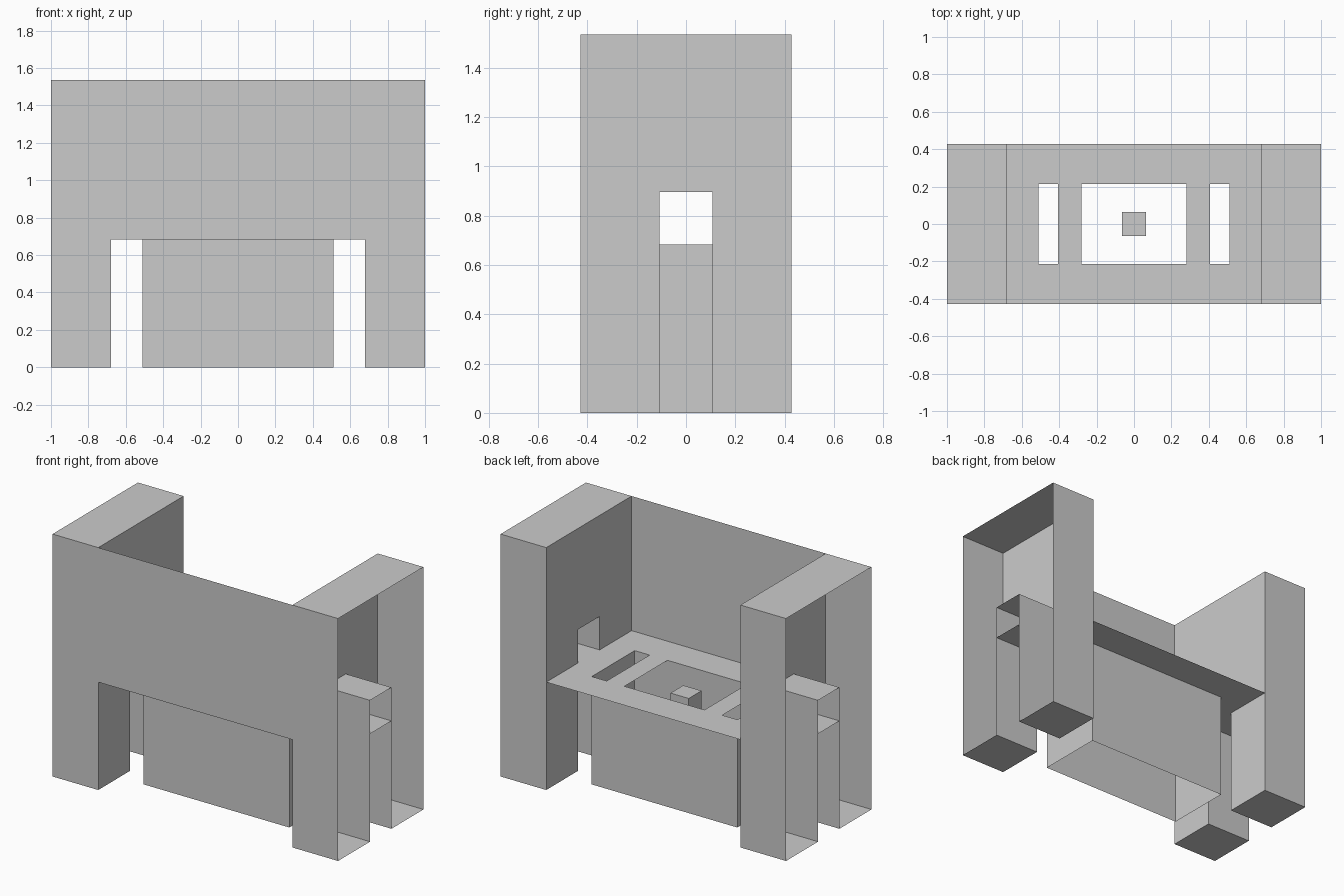
import bpy
import bmesh

cube = bpy.data.objects.get("Cube")
if cube:
    bpy.data.objects.remove(cube, do_unlink=True)

grey = bpy.data.materials.new("plain_grey")
grey.use_nodes = True
GREY = (0.6, 0.6, 0.6, 1)
grey.diffuse_color = GREY
grey.node_tree.nodes["Principled BSDF"].inputs["Base Color"].default_value = GREY

# Shared dimensions
END, INNER, DEPTH = 1.0, 0.68, 0.427
TOP, DECK = 1.535, 0.683
PASS_Y, PASS_Z = 0.107, 0.895
BOX_X, BOX_Y = 0.51, 0.215


def sheet(bm, axis, at, us, vs, keep=lambda u, v: True):
    """Flat panel across one axis, cut at us and vs; keep() drops cells."""
    def point(u, v):
        co = [u, v]
        co.insert(axis, at)
        return bm.verts.new(co)
    for u0, u1 in zip(us, us[1:]):
        for v0, v1 in zip(vs, vs[1:]):
            if keep((u0 + u1) / 2, (v0 + v1) / 2):
                bm.faces.new([point(u0, v0), point(u1, v0),
                              point(u1, v1), point(u0, v1)])


def finish(name, bm, mirror=False):
    bmesh.ops.remove_doubles(bm, verts=bm.verts, dist=0.0005)
    bmesh.ops.recalc_face_normals(bm, faces=bm.faces)
    mesh = bpy.data.meshes.new(name)
    bm.to_mesh(mesh)
    bm.free()
    mesh.materials.append(grey)
    obj = bpy.data.objects.new(name, mesh)
    bpy.context.collection.objects.link(obj)
    if mirror:
        obj.modifiers.new("mirror", "MIRROR")
    return obj


# End towers: open on the outer side, standing on two hollow legs
bm = bmesh.new()
span = [INNER, END]
ys = [-DEPTH, -PASS_Y, PASS_Y, DEPTH]
for side in (-1, 1):
    sheet(bm, 1, side * DEPTH, span, [0, DECK, PASS_Z, TOP])
    sheet(bm, 1, side * PASS_Y, span, [0, DECK, PASS_Z])
sheet(bm, 0, INNER, ys, [0, DECK, PASS_Z, TOP],
      lambda y, z: abs(y) > PASS_Y or z > PASS_Z)
sheet(bm, 2, TOP, span, ys)
sheet(bm, 2, PASS_Z, span, [-PASS_Y, PASS_Y])
sheet(bm, 2, 0, span, ys, lambda x, y: abs(y) > PASS_Y)
finish("end_towers", bm, mirror=True)

# Front wall between the towers
bm = bmesh.new()
sheet(bm, 1, -DEPTH, [-INNER, INNER], [DECK, TOP])
finish("front_wall", bm)


# Deck with three openings and a tongue through each passage
def deck_cell(x, y):
    x, y = abs(x), abs(y)
    if x > INNER:
        return y < PASS_Y
    in_hole = x < 0.28 or 0.405 < x < BOX_X
    return not (in_hole and y < BOX_Y)


half = [0.28, 0.405, BOX_X, INNER, END]
bm = bmesh.new()
sheet(bm, 2, DECK, [-x for x in reversed(half)] + half,
      [-DEPTH, -BOX_Y, -PASS_Y, PASS_Y, BOX_Y, DEPTH], deck_cell)
finish("deck", bm)

# Hollow base box under the deck, open below
bm = bmesh.new()
for side in (-1, 1):
    sheet(bm, 0, side * BOX_X, [-BOX_Y, BOX_Y], [0, DECK])
    sheet(bm, 1, side * BOX_Y, [-BOX_X, BOX_X], [0, DECK])
finish("base_box", bm)

# Small post inside the central opening
bm = bmesh.new()
bmesh.ops.create_cube(bm, size=1)
bmesh.ops.scale(bm, vec=(0.128, 0.128, 0.2), verts=bm.verts)
bmesh.ops.translate(bm, vec=(0, 0, 0.54), verts=bm.verts)
finish("centre_post", bm)
